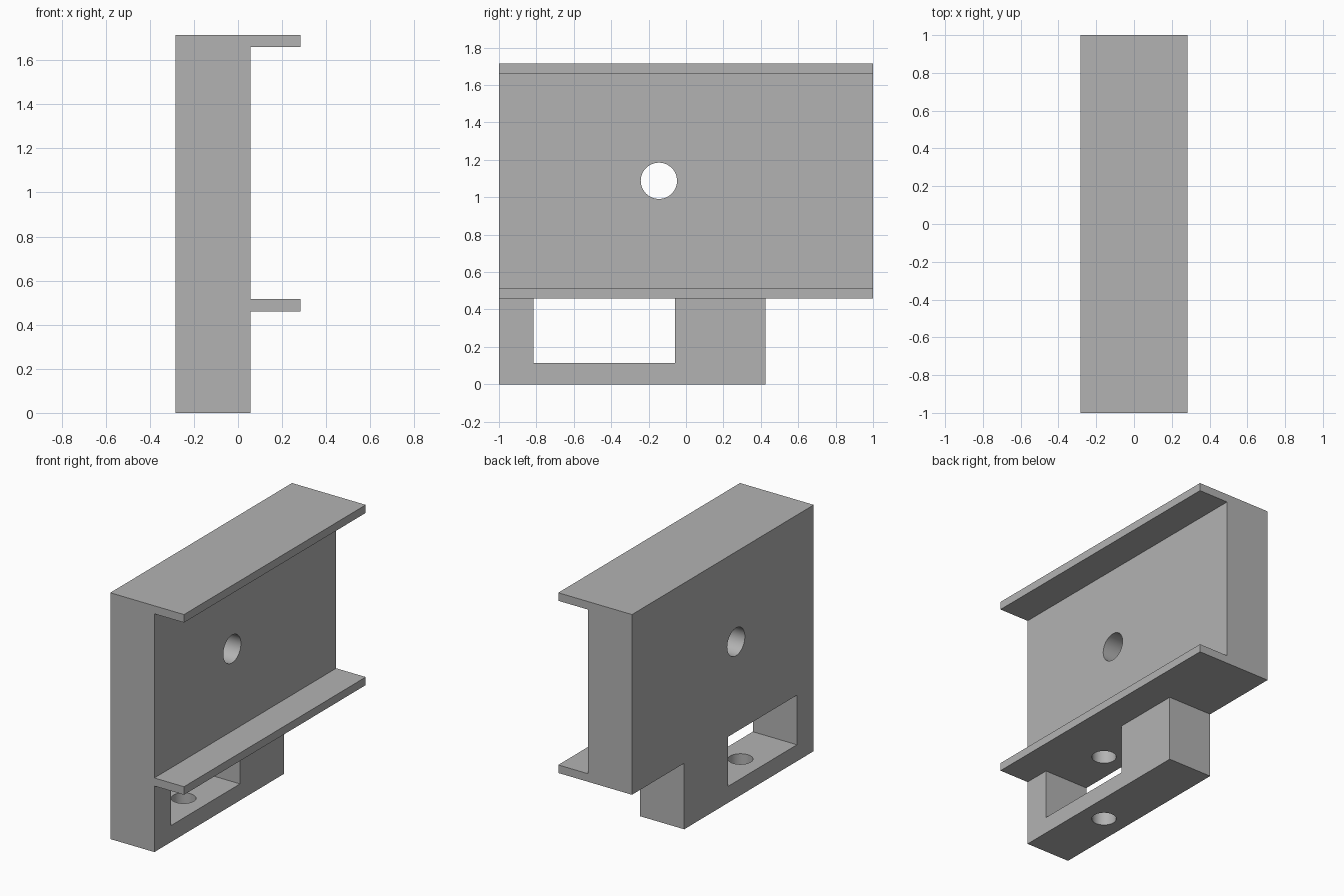
import bpy
import bmesh
from math import pi
from mathutils import Matrix, Vector

cube = bpy.data.objects.get("Cube")
if cube:
    bpy.data.objects.remove(cube, do_unlink=True)

# One plain grey for the whole bracket
grey = bpy.data.materials.new("plain grey")
grey.use_nodes = True
colour = (0.45, 0.45, 0.45, 1)
grey.diffuse_color = colour
grey.node_tree.nodes["Principled BSDF"].inputs["Base Color"].default_value = colour

# Main dimensions
BACK, FACE, LIP = -0.284, 0.056, 0.284
FRONT, REAR, STEP = -1.0, 1.0, 0.425
TOP, SHELF, THICK = 1.715, 0.46, 0.056
SLOT_FRONT, SLOT_REAR, SLOT_FLOOR = -0.815, -0.058, 0.115


def new_object(name, bm):
    bmesh.ops.recalc_face_normals(bm, faces=bm.faces)
    mesh = bpy.data.meshes.new(name)
    bm.to_mesh(mesh)
    bm.free()
    obj = bpy.data.objects.new(name, mesh)
    bpy.context.collection.objects.link(obj)
    mesh.materials.append(grey)
    return obj


def extrude_profile(name, points, direction):
    bm = bmesh.new()
    face = bm.faces.new([bm.verts.new(p) for p in points])
    result = bmesh.ops.extrude_face_region(bm, geom=[face], use_keep_orig=True)
    verts = [v for v in result["geom"] if isinstance(v, bmesh.types.BMVert)]
    bmesh.ops.translate(bm, verts=verts, vec=Vector(direction))
    return new_object(name, bm)


def cylinder(name, centre, radius, length, axis):
    bm = bmesh.new()
    turn = Matrix.Rotation(pi / 2, 4, "Y") if axis == "X" else Matrix()
    bmesh.ops.create_cone(bm, cap_ends=True, segments=48, radius1=radius,
                          radius2=radius, depth=length,
                          matrix=Matrix.Translation(centre) @ turn)
    return new_object(name, bm)


def combine(target, other, operation):
    mod = target.modifiers.new(operation.lower(), "BOOLEAN")
    mod.operation, mod.solver, mod.object = operation, "EXACT", other
    bpy.context.view_layer.objects.active = target
    bpy.ops.object.modifier_apply(modifier=mod.name)
    bpy.data.objects.remove(other, do_unlink=True)


# Upper channel: thick back plate with a lip along its top and bottom
channel = [(BACK, SHELF), (LIP, SHELF), (LIP, SHELF + THICK), (FACE, SHELF + THICK),
           (FACE, TOP - THICK), (LIP, TOP - THICK), (LIP, TOP), (BACK, TOP)]
bracket = extrude_profile("channel_bracket", [(x, FRONT, z) for x, z in channel],
                          (0, REAR - FRONT, 0))

# Lower frame: U shape that closes the slot under the channel
frame = [(FRONT, 0), (STEP, 0), (STEP, SHELF), (SLOT_REAR, SHELF),
         (SLOT_REAR, SLOT_FLOOR), (SLOT_FRONT, SLOT_FLOOR),
         (SLOT_FRONT, SHELF), (FRONT, SHELF)]
lower_frame = extrude_profile("lower_frame", [(BACK, y, z) for y, z in frame],
                              (FACE - BACK, 0, 0))
combine(bracket, lower_frame, "UNION")

# Round hole through the plate, and a vertical screw hole through the
# slot floor that ends blind in the plate above
middle_x = (BACK + FACE) / 2
slot_y = (SLOT_FRONT + SLOT_REAR) / 2
combine(bracket, cylinder("plate_hole", (middle_x, -0.145, 1.088), 0.097, 1, "X"),
        "DIFFERENCE")
combine(bracket, cylinder("screw_hole", (middle_x, slot_y, 0.3), 0.079, 1, "Z"),
        "DIFFERENCE")

# Smooth hole walls, sharp everywhere else
bpy.ops.object.select_all(action="DESELECT")
bracket.select_set(True)
bpy.context.view_layer.objects.active = bracket
bpy.ops.object.shade_smooth_by_angle(angle=pi / 6)
